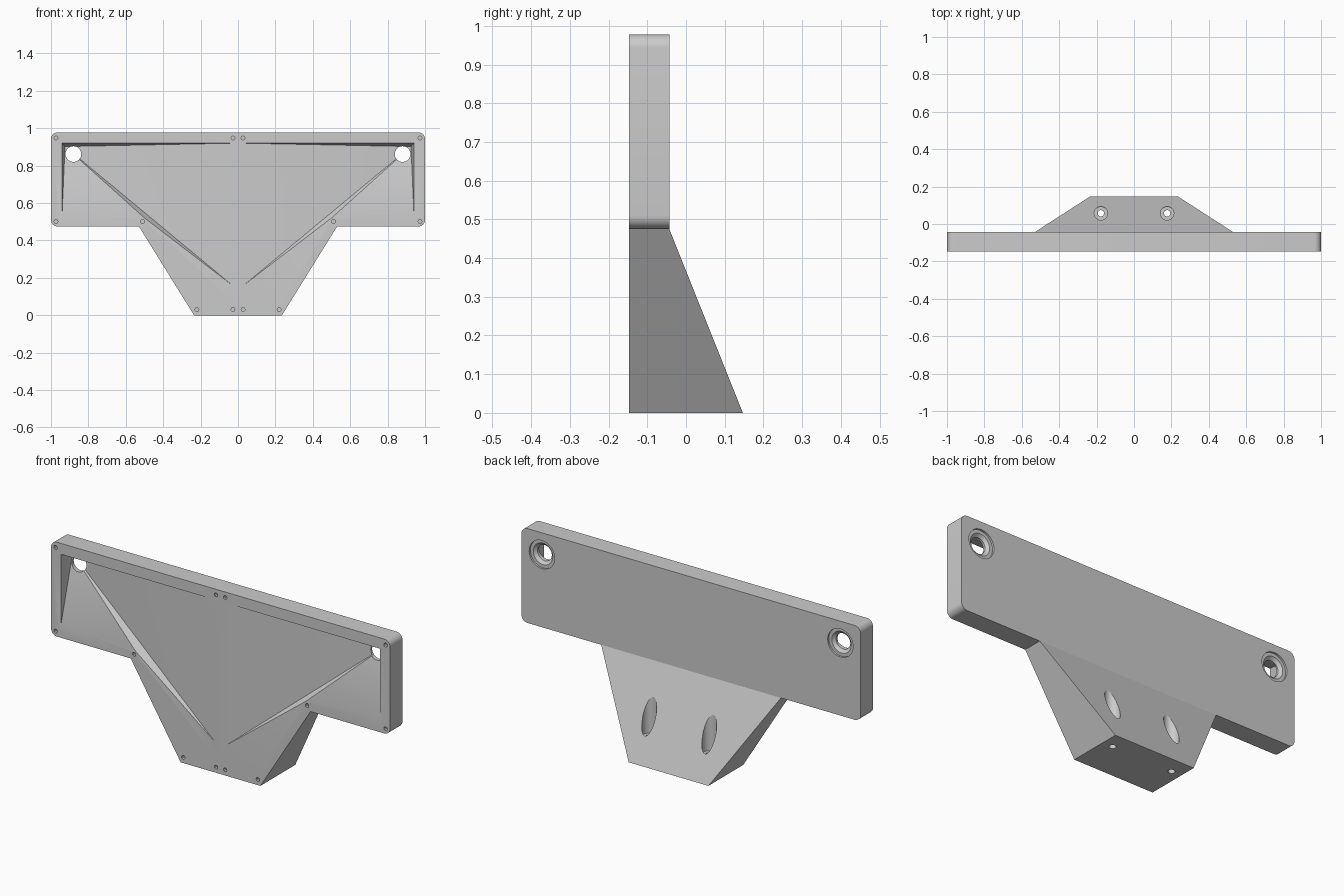
import bpy, bmesh, math
from mathutils import Matrix, Vector

cube = bpy.data.objects.get("Cube")
if cube:
    bpy.data.objects.remove(cube, do_unlink=True)

FRONT, BAR_BACK, BACK = -0.147, -0.043, 0.147

grey = bpy.data.materials.new("matte_grey")
grey.use_nodes = True
grey.diffuse_color = (0.6, 0.6, 0.6, 1)
grey.node_tree.nodes["Principled BSDF"].inputs["Base Color"].default_value = (0.6, 0.6, 0.6, 1)


def make(name, bm):
    bmesh.ops.recalc_face_normals(bm, faces=bm.faces)
    mesh = bpy.data.meshes.new(name)
    bm.to_mesh(mesh)
    bm.free()
    mesh.materials.append(grey)
    obj = bpy.data.objects.new(name, mesh)
    bpy.context.collection.objects.link(obj)
    return obj


def prism(name, points, offset):
    """Extrude a closed 3D outline along an offset."""
    bm = bmesh.new()
    face = bm.faces.new([bm.verts.new(p) for p in points])
    new = bmesh.ops.extrude_face_region(bm, geom=[face])["geom"]
    bmesh.ops.translate(bm, vec=offset, verts=[v for v in new if isinstance(v, bmesh.types.BMVert)])
    return make(name, bm)


def drill(start, end, r1, r2=None, sides=32):
    """Round or tapered cutter between two points."""
    start, end = Vector(start), Vector(end)
    axis = end - start
    turn = Vector((0, 0, 1)).rotation_difference(axis).to_matrix().to_4x4()
    bm = bmesh.new()
    bmesh.ops.create_cone(bm, cap_ends=True, segments=sides, radius1=r1,
                          radius2=r1 if r2 is None else r2, depth=axis.length,
                          matrix=Matrix.Translation((start + end) / 2) @ turn)
    return make("cutter", bm)


def cut(target, cutter):
    mod = target.modifiers.new("cut", "BOOLEAN")
    mod.operation, mod.solver, mod.object = "DIFFERENCE", "EXACT", cutter
    bpy.context.view_layer.objects.active = target
    bpy.ops.object.modifier_apply(modifier=mod.name)
    bpy.data.objects.remove(cutter, do_unlink=True)


def arc(cx, cz, r, start):
    steps = 8
    angles = [math.radians(start + 90 * i / steps) for i in range(steps + 1)]
    return [(cx + r * math.cos(a), cz + r * math.sin(a)) for a in angles]


# Bracket outline: tapered stem below a rounded bar
half = [(0.235, 0), (0.53, 0.475)] + arc(0.965, 0.51, 0.035, -90) + arc(0.965, 0.943, 0.035, 0)
outline = half + [(-x, z) for x, z in reversed(half)]
bracket = prism("bracket_body", [(x, FRONT, z) for x, z in outline], (0, BACK - FRONT, 0))

# Trim the back: flat behind the bar, sloped behind the stem
slope = (BACK - BAR_BACK) / 0.475
back = [(BAR_BACK, 1.2), (BAR_BACK, 0.475), (BACK + 0.1 * slope, -0.1), (0.4, -0.1), (0.4, 1.2)]
cut(bracket, prism("cutter", [(-1.2, y, z) for y, z in back], (2.4, 0, 0)))


def hollow(side):
    """Shallow front hollow, deepest at the upper outer corner."""
    rim = [(0.94, 0.92), (0.94, 0.55), (0.5, 0.52), (0.03, 0.16), (0.03, 0.92)]
    bm = bmesh.new()
    low = [bm.verts.new((side * x, FRONT - 0.0003, z)) for x, z in rim]
    high = [bm.verts.new((side * x, FRONT - 0.1, z)) for x, z in rim]
    deep = bm.verts.new((side * 0.925, FRONT + 0.075, 0.902))
    bm.faces.new(high)
    for i in range(len(rim)):
        j = (i + 1) % len(rim)
        bm.faces.new((low[i], low[j], high[j], high[i]))
        bm.faces.new((low[i], low[j], deep))
    return make("cutter", bm)


screw_spots = [(0.973, 0.948), (0.027, 0.948), (0.973, 0.502), (0.51, 0.502), (0.22, 0.03), (0.027, 0.03)]
for s in (1, -1):
    cut(bracket, hollow(s))

    # Stepped mounting hole through the bar
    x, z = s * 0.88, 0.862
    cut(bracket, drill((x, -0.3, z), (x, 0.1, z), 0.042))
    cut(bracket, drill((x, BAR_BACK - 0.01, z), (x, 0.1, z), 0.075))
    cut(bracket, drill((x, BAR_BACK - 0.024, z), (x, BAR_BACK - 0.006, z), 0.042, 0.062))

    # Counterbored bolt hole down through the stem
    x, y = s * 0.177, 0.057
    cut(bracket, drill((x, y, -0.1), (x, y, 0.3), 0.017))
    cut(bracket, drill((x, y, 0.12), (x, y, 0.6), 0.036))

    # Small blind screw holes around the front rim
    for x, z in screw_spots:
        cut(bracket, drill((s * x, FRONT - 0.05, z), (s * x, FRONT + 0.04, z), 0.0105, sides=8))

bpy.ops.object.select_all(action="DESELECT")
bracket.select_set(True)
bpy.context.view_layer.objects.active = bracket
bpy.ops.object.shade_smooth_by_angle(angle=math.radians(14))
